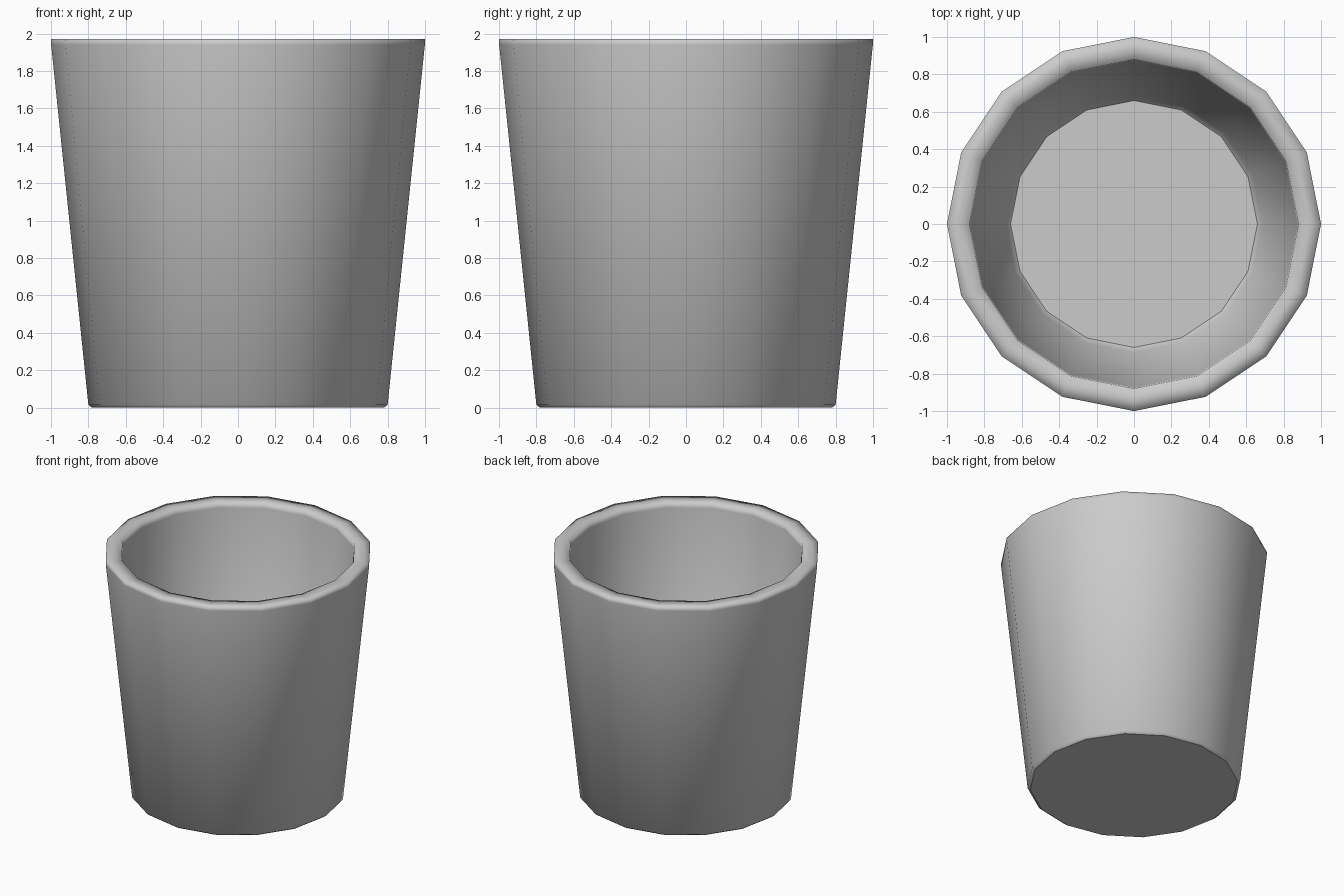
import bpy, bmesh
from math import cos, sin, pi

if "Cube" in bpy.data.objects:
    bpy.data.objects.remove(bpy.data.objects["Cube"])

SIDES = 16

# Cup cross-section: outer floor, outer wall, rim, inner wall, inner floor (radius, height)
PROFILE = [(0.78, 0.0), (0.80, 0.015), (0.999, 1.94), (1.0, 1.97), (0.94, 1.97),
           (0.88, 1.97), (0.875, 1.93), (0.687, 0.13), (0.66, 0.10)]

bm = bmesh.new()
rings = [[bm.verts.new((r * cos(2 * pi * i / SIDES), r * sin(2 * pi * i / SIDES), z))
          for i in range(SIDES)] for r, z in PROFILE]

# Walls and rim
for low, high in zip(rings, rings[1:]):
    for i in range(SIDES):
        j = (i + 1) % SIDES
        bm.faces.new((low[i], low[j], high[j], high[i]))

# Underside and inner floor
bm.faces.new(rings[0][::-1])
bm.faces.new(rings[-1])
bmesh.ops.recalc_face_normals(bm, faces=bm.faces)
for f in bm.faces:
    f.smooth = len(f.verts) == 4

mesh = bpy.data.meshes.new("cup")
bm.to_mesh(mesh)
bm.free()
cup = bpy.data.objects.new("cup", mesh)
bpy.context.collection.objects.link(cup)
